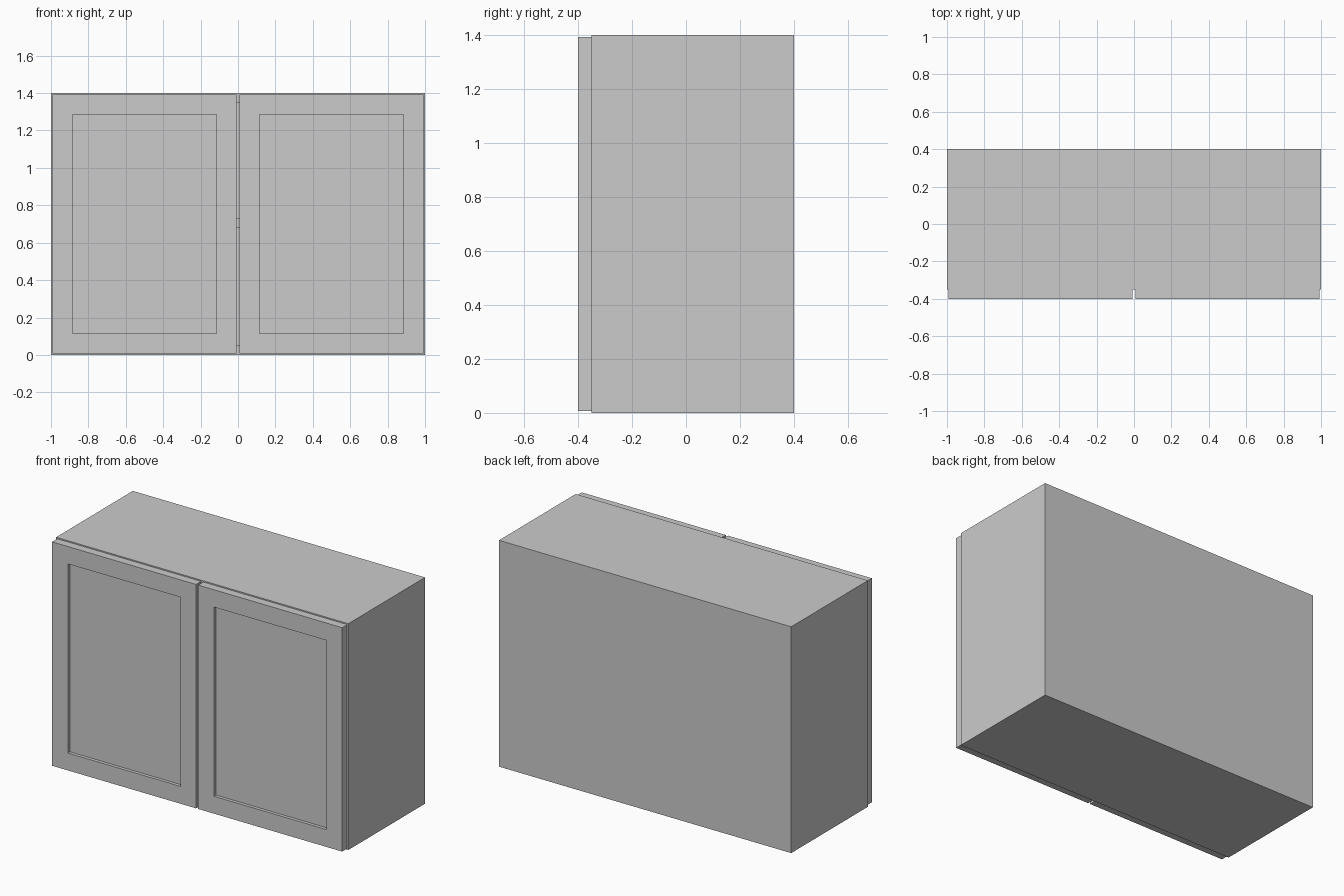
import bpy, bmesh
from mathutils import Matrix, Vector

if "Cube" in bpy.data.objects:
    bpy.data.objects.remove(bpy.data.objects["Cube"])

W, H, T = 1.0, 1.4, 0.05        # half width, height, board thickness
FRONT, BACK = -0.35, 0.4        # carcass depth range
GAP, FRAME, RECESS = 0.0075, 0.152, 0.02


def board(name, x, y, z, panel=False):
    """Box from (min, max) ranges, optionally with a recessed front panel."""
    bm = bmesh.new()
    lo, hi = Vector((x[0], y[0], z[0])), Vector((x[1], y[1], z[1]))
    size = hi - lo
    bmesh.ops.create_cube(
        bm, size=1,
        matrix=Matrix.Translation((lo + hi) / 2) @ Matrix.Diagonal((*size, 1)))
    if panel:
        bm.normal_update()
        face = min(bm.faces, key=lambda f: f.normal.y)
        bmesh.ops.inset_region(bm, faces=[face], thickness=FRAME)
        # sink the panel with straight walls
        new = bmesh.ops.extrude_discrete_faces(bm, faces=[face])["faces"][0]
        bmesh.ops.translate(bm, verts=new.verts, vec=(0, RECESS, 0))
        bmesh.ops.recalc_face_normals(bm, faces=bm.faces)
    me = bpy.data.meshes.new(name)
    bm.to_mesh(me)
    bm.free()
    ob = bpy.data.objects.new(name, me)
    bpy.context.collection.objects.link(ob)
    return ob


inner = (-W + T, W - T)

# Side panels and doors, one of each per side
for label, s in (("left", -1), ("right", 1)):
    board(f"{label}_side_panel", sorted((s * (W - T), s * W)),
          (FRONT, BACK), (0, H))
    board(f"{label}_door", sorted((s * GAP, s * (W - GAP))),
          (FRONT - T, FRONT), (GAP, H - GAP), panel=True)

# Top, bottom, back and the middle shelf
board("bottom_panel", inner, (FRONT, BACK), (0, T))
board("top_panel", inner, (FRONT, BACK), (H - T, H))
board("back_panel", inner, (BACK - T, BACK), (T, H - T))
board("shelf", inner, (FRONT, BACK - T), (0.68, 0.73))
